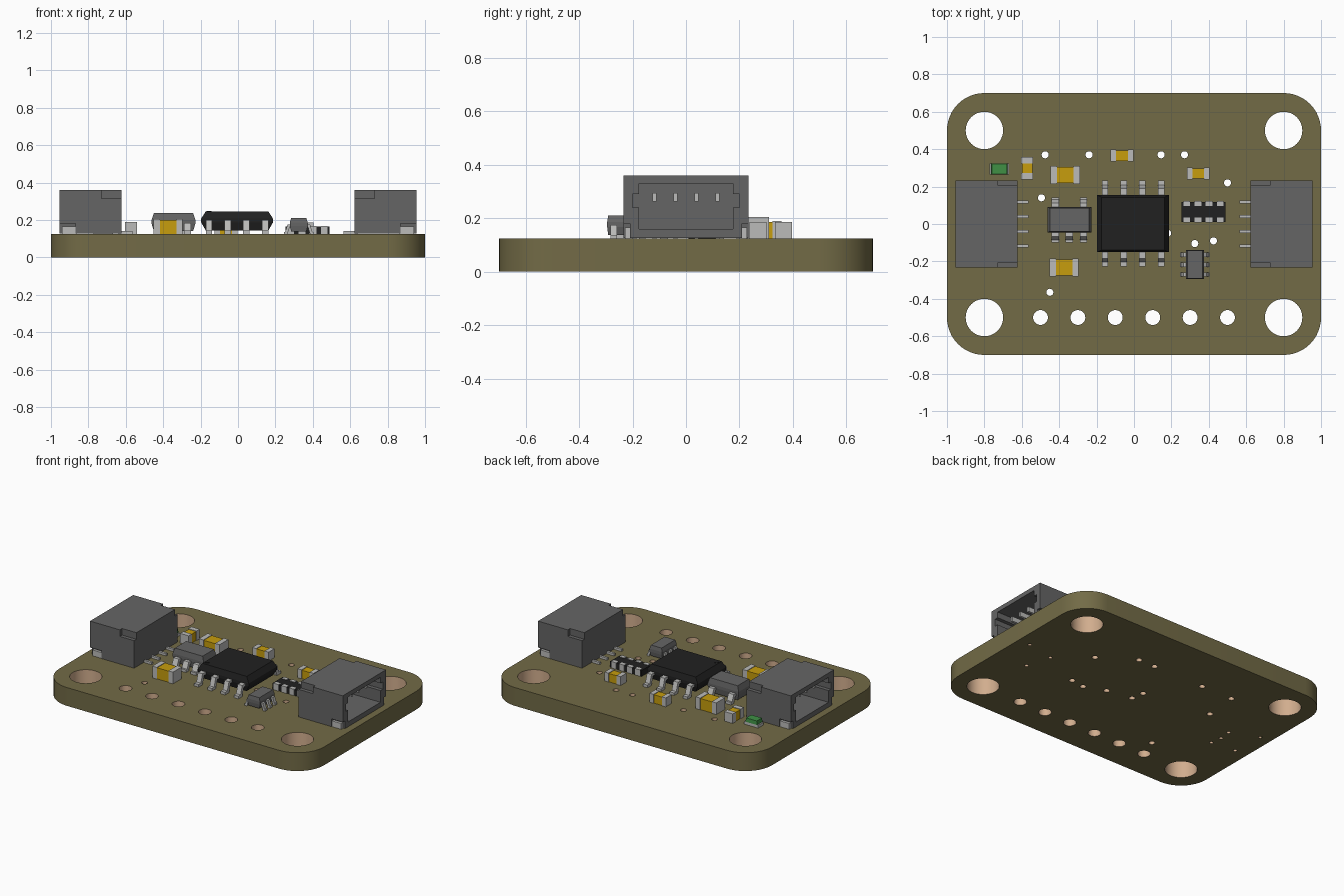
import bpy, bmesh, math
from mathutils import Matrix, Vector

if "Cube" in bpy.data.objects:
    bpy.data.objects.remove(bpy.data.objects["Cube"])

TOP = 0.125  # board thickness


def material(name, rgb):
    m = bpy.data.materials.new(name)
    m.diffuse_color = (*rgb, 1)
    m.use_nodes = True
    m.node_tree.nodes["Principled BSDF"].inputs["Base Color"].default_value = m.diffuse_color
    return m


OLIVE = material("olive board", (0.17, 0.147, 0.062))
TAN = material("tan plating", (0.64, 0.42, 0.27))
GREY = material("grey plastic", (0.13, 0.13, 0.13))
BLACK = material("black plastic", (0.015, 0.015, 0.015))
SILVER = material("silver metal", (0.5, 0.5, 0.49))
GOLD = material("gold ceramic", (0.57, 0.34, 0.004))
GREEN = material("green lens", (0.05, 0.28, 0.06))


def finish(name, bm, *mats):
    bmesh.ops.recalc_face_normals(bm, faces=bm.faces)
    me = bpy.data.meshes.new(name)
    bm.to_mesh(me)
    bm.free()
    ob = bpy.data.objects.new(name, me)
    bpy.context.collection.objects.link(ob)
    for m in mats:
        me.materials.append(m)
    return ob


def loft(bm, cx, cy, layers):
    """Stack of rectangles (half x, half y, z) joined into a closed solid."""
    rings = [[bm.verts.new((cx + sx * hx, cy + sy * hy, z))
              for sx, sy in ((-1, -1), (1, -1), (1, 1), (-1, 1))] for hx, hy, z in layers]
    for a, b in zip(rings, rings[1:]):
        for i in range(4):
            bm.faces.new((a[i], a[(i + 1) % 4], b[(i + 1) % 4], b[i]))
    bm.faces.new(rings[0][::-1])
    bm.faces.new(rings[-1])


def box(bm, x0, x1, y0, y1, z0, z1):
    hx, hy = abs(x1 - x0) / 2, abs(y1 - y0) / 2
    loft(bm, (x0 + x1) / 2, (y0 + y1) / 2, [(hx, hy, z0), (hx, hy, z1)])


def gull_pin(bm, x, y, angle, width, reach, height, t=0.018):
    """Bent lead starting at (x, y), running outward along angle."""
    z, k = TOP, reach * 0.45
    prof = [(-0.02, height), (k, height), (k + t, z + t), (reach, z + t), (reach, z),
            (k, z), (k - t, height - t), (-0.02, height - t)]
    mat = Matrix.Translation((x, y, 0)) @ Matrix.Rotation(angle, 4, 'Z')
    sides = [[bm.verts.new(mat @ Vector((u, s * width / 2, w))) for u, w in prof] for s in (-1, 1)]
    n = len(prof)
    for i in range(n):
        j = (i + 1) % n
        bm.faces.new((sides[0][i], sides[0][j], sides[1][j], sides[1][i]))
    bm.faces.new(sides[0][::-1])
    bm.faces.new(sides[1])


def cut(ob, cutter):
    cutter.hide_render = True
    mod = ob.modifiers.new("cut", 'BOOLEAN')
    mod.operation, mod.solver, mod.object = 'DIFFERENCE', 'EXACT', cutter
    bpy.context.view_layer.objects.active = ob
    bpy.ops.object.modifier_apply(modifier=mod.name)
    bpy.data.objects.remove(cutter)


# Board: rounded rectangle, extruded
bm = bmesh.new()
outline = []
for q, (sx, sy) in enumerate(((1, 1), (-1, 1), (-1, -1), (1, -1))):
    for i in range(13):
        a = math.pi / 2 * (q + i / 12)
        outline.append(bm.verts.new((sx * 0.8 + 0.2 * math.cos(a), sy * 0.5 + 0.2 * math.sin(a), 0)))
face = bm.faces.new(outline)
ext = bmesh.ops.extrude_face_region(bm, geom=[face])
bmesh.ops.translate(bm, vec=(0, 0, TOP),
                    verts=[v for v in ext["geom"] if isinstance(v, bmesh.types.BMVert)])
board = finish("circuit_board", bm, OLIVE, TAN)

# Mounting holes, header holes and vias
holes = [(sx * 0.8, sy * 0.5, 0.1) for sx in (-1, 1) for sy in (-1, 1)]
holes += [(-0.5 + 0.2 * i, -0.5, 0.04) for i in range(6)]
vias = [(-0.475, 0.37), (-0.24, 0.37), (0.145, 0.37), (0.27, 0.37), (0.5, 0.22), (-0.495, 0.14),
        (-0.45, -0.365), (0.325, -0.105), (0.425, -0.09), (0.18, -0.05), (0, -0.02), (-0.015, 0.07),
        (0.91, 0.08), (0.76, -0.13), (0.71, 0.04), (-0.92, 0.12), (-0.73, -0.125), (-0.74, -0.045),
        (-0.73, 0.04), (-0.905, -0.105)]
holes += [(x, y, 0.019 if abs(x) < 0.6 else 0.012) for x, y in vias]
bm = bmesh.new()
for x, y, r in holes:
    bmesh.ops.create_cone(bm, cap_ends=True, segments=40 if r > 0.05 else 20, radius1=r, radius2=r,
                          depth=0.4, matrix=Matrix.Translation((x, y, 0.06)))
cut(board, finish("hole_cutter", bm))
for p in board.data.polygons:
    inner = abs(p.center.x) < 0.93 and abs(p.center.y) < 0.63
    p.material_index = 1 if inner and abs(p.normal.z) < 0.5 else 0
bpy.ops.object.select_all(action='DESELECT')
board.select_set(True)
bpy.context.view_layer.objects.active = board
bpy.ops.object.shade_smooth_by_angle(angle=math.radians(35))

# Side connectors, open towards the board ends
for s, side in ((-1, "left"), (1, "right")):
    bm = bmesh.new()
    box(bm, s * 0.622, s * 0.955, -0.233, 0.233, 0.127, 0.36)
    shell = finish(side + "_connector_shell", bm, GREY)
    cuts = [(0.70, 1.0, -0.175, 0.175, 0.16, 0.33),
            (0.70, 1.0, -0.2, 0.2, 0.24, 0.29)]
    for m in (-1, 1):
        cuts.append((0.60, 0.73, m * 0.208, m * 0.3, 0.315, 0.4))
        cuts.append((0.87, 1.0, m * 0.21, m * 0.3, 0.1, 0.18))
    for x0, x1, y0, y1, z0, z1 in cuts:
        bm = bmesh.new()
        box(bm, s * x0, s * x1, y0, y1, z0, z1)
        cut(shell, finish("connector_cutter", bm))
    bm = bmesh.new()
    for y in (-0.118, -0.039, 0.039, 0.118):
        box(bm, s * 0.69, s * 0.89, y - 0.008, y + 0.008, 0.262, 0.295)  # contacts
        box(bm, s * 0.565, s * 0.64, y - 0.008, y + 0.008, TOP, 0.14)    # solder tails
    for m in (-1, 1):
        box(bm, s * 0.86, s * 0.94, m * 0.2, m * 0.228, TOP, 0.165)      # anchor tabs
    finish(side + "_connector_contacts", bm, SILVER)

# Chips: layered bodies and bent leads
up, down = math.pi / 2, -math.pi / 2


def chip(name, cx, cy, hx, hy, z0, z1, mat, taper):
    bm = bmesh.new()
    mid = (z0 + z1) / 2
    loft(bm, cx, cy, [(hx - taper, hy - taper / 2, z0), (hx, hy, mid - 0.008), (hx, hy, mid + 0.012),
                      (hx - taper, hy - taper / 2, z1)])
    finish(name + "_body", bm, mat)


chip("main_chip", -0.005, 0.002, 0.192, 0.153, 0.145, 0.245, BLACK, 0.024)
bm = bmesh.new()
for x in (-0.155, -0.055, 0.045, 0.145):
    gull_pin(bm, x, 0.155, up, 0.034, 0.077, 0.2)
    gull_pin(bm, x, -0.151, down, 0.034, 0.077, 0.2)
finish("main_chip_leads", bm, SILVER)
bm = bmesh.new()
bmesh.ops.create_cone(bm, cap_ends=True, segments=20, radius1=0.014, radius2=0.014, depth=0.004,
                      matrix=Matrix.Translation((-0.155, -0.108, 0.246)))
finish("main_chip_pin_mark", bm, BLACK)

chip("regulator", -0.345, 0.023, 0.117, 0.068, 0.14, 0.237, GREY, 0.012)
bm = bmesh.new()
for x in (-0.42, -0.345, -0.27):
    gull_pin(bm, x, -0.043, down, 0.04, 0.055, 0.185)
    if x != -0.345:
        gull_pin(bm, x, 0.088, up, 0.04, 0.055, 0.185)
finish("regulator_leads", bm, SILVER)

chip("small_chip", 0.325, -0.217, 0.048, 0.078, 0.138, 0.211, GREY, 0.008)
bm = bmesh.new()
for y in (-0.27, -0.217, -0.164):
    gull_pin(bm, 0.371, y, 0, 0.024, 0.032, 0.175, 0.012)
    gull_pin(bm, 0.279, y, math.pi, 0.024, 0.032, 0.175, 0.012)
finish("small_chip_leads", bm, SILVER)

# Resistor array: black slab with wrapped end terminals
bm = bmesh.new()
box(bm, 0.253, 0.49, 0.012, 0.118, TOP, 0.166)
finish("resistor_array_body", bm, BLACK)
bm = bmesh.new()
for x in (0.282, 0.342, 0.401, 0.461):
    for y0, y1 in ((0.008, 0.034), (0.096, 0.122)):
        box(bm, x - 0.018, x + 0.018, y0, y1, TOP, 0.169)
finish("resistor_array_terminals", bm, SILVER)


def two_terminal(name, x0, x1, y0, y1, z1, cap, along_y=False):
    """Ceramic block with a silver cap at each end."""
    e = 0.004
    bm = bmesh.new()
    if along_y:
        box(bm, x0 + e, x1 - e, y0 + cap, y1 - cap, TOP, z1 - e)
    else:
        box(bm, x0 + cap, x1 - cap, y0 + e, y1 - e, TOP, z1 - e)
    finish(name + "_body", bm, GOLD)
    bm = bmesh.new()
    if along_y:
        box(bm, x0, x1, y0, y0 + cap, TOP, z1)
        box(bm, x0, x1, y1 - cap, y1, TOP, z1)
    else:
        box(bm, x0, x0 + cap, y0, y1, TOP, z1)
        box(bm, x1 - cap, x1, y0, y1, TOP, z1)
    finish(name + "_ends", bm, SILVER)


two_terminal("upper_capacitor", -0.446, -0.29, 0.215, 0.31, 0.205, 0.034)
two_terminal("lower_capacitor", -0.452, -0.296, -0.28, -0.185, 0.205, 0.034)
two_terminal("top_capacitor", -0.125, -0.002, 0.333, 0.397, 0.186, 0.03)
two_terminal("right_capacitor", 0.283, 0.404, 0.238, 0.302, 0.186, 0.03)
two_terminal("upright_capacitor", -0.604, -0.54, 0.238, 0.358, 0.19, 0.034, True)

# Indicator light: silver base with a green lens
bm = bmesh.new()
box(bm, -0.772, -0.667, 0.265, 0.324, TOP, 0.144)
finish("indicator_base", bm, SILVER)
bm = bmesh.new()
loft(bm, -0.72, 0.294, [(0.044, 0.03, 0.143), (0.04, 0.028, 0.17)])
finish("indicator_lens", bm, GREEN)
